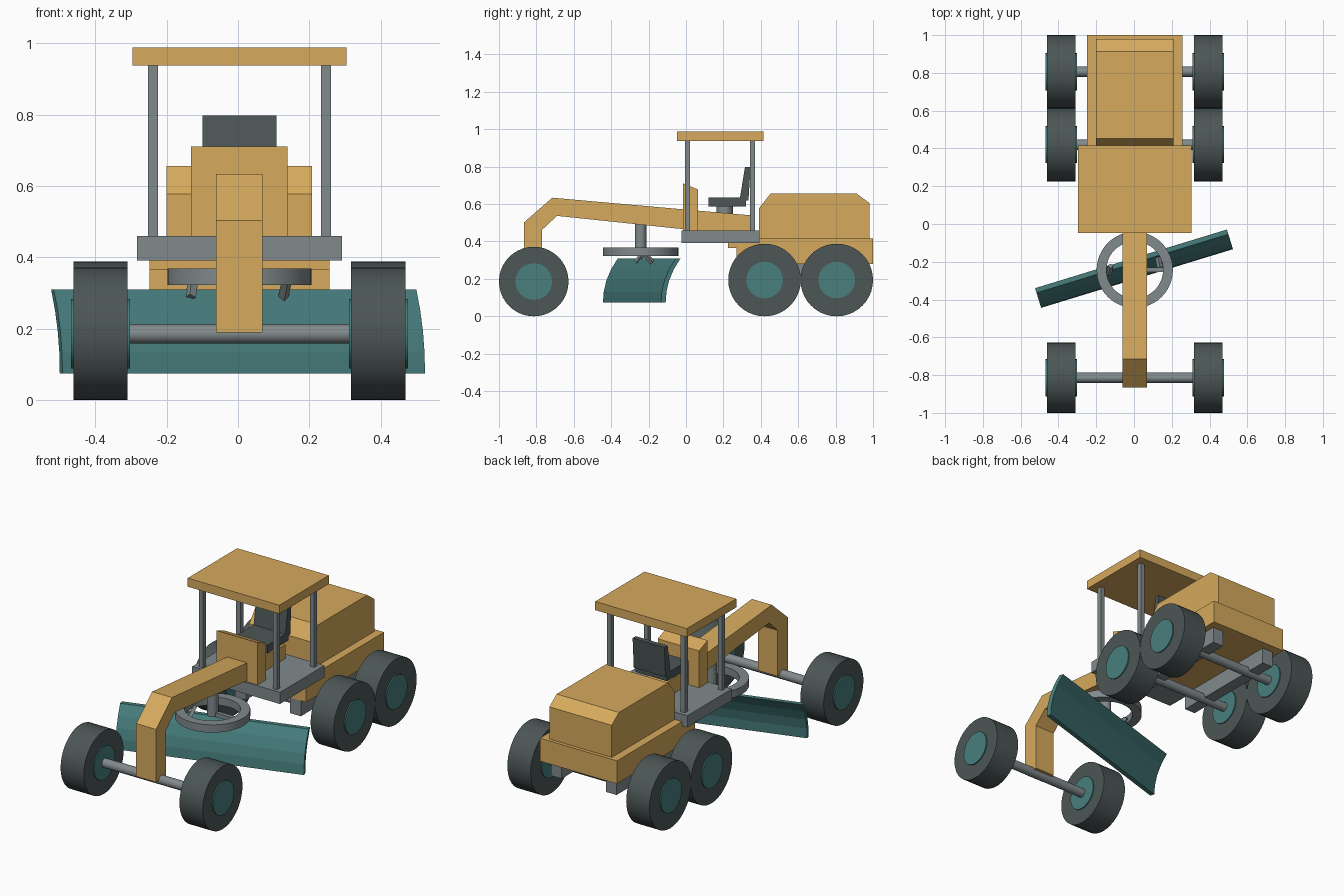
import bpy, bmesh, math
from mathutils import Vector, Matrix

if "Cube" in bpy.data.objects:
    bpy.data.objects.remove(bpy.data.objects["Cube"])


def material(name, color):
    m = bpy.data.materials.new(name)
    m.diffuse_color = (*color, 1)
    m.use_nodes = True
    m.node_tree.nodes["Principled BSDF"].inputs["Base Color"].default_value = m.diffuse_color
    return m


GOLD = material("gold_paint", (0.67, 0.40, 0.11))
TEAL = material("teal_paint", (0.065, 0.21, 0.21))
DARK = material("dark_rubber", (0.072, 0.092, 0.092))
STEEL = material("grey_steel", (0.22, 0.255, 0.265))


def finish(bm, name, mat=STEEL, smooth=False):
    bmesh.ops.recalc_face_normals(bm, faces=bm.faces)
    me = bpy.data.meshes.new(name)
    bm.to_mesh(me)
    bm.free()
    ob = bpy.data.objects.new(name, me)
    bpy.context.collection.objects.link(ob)
    me.materials.append(mat)
    if smooth:
        bpy.ops.object.select_all(action='DESELECT')
        ob.select_set(True)
        bpy.context.view_layer.objects.active = ob
        bpy.ops.object.shade_smooth_by_angle(angle=math.radians(30))
    return ob


def box(name, x, y, z, mat=STEEL):
    bm = bmesh.new()
    lo, hi = Vector((x[0], y[0], z[0])), Vector((x[1], y[1], z[1]))
    bmesh.ops.create_cube(bm, size=1, matrix=Matrix.Translation((lo + hi) / 2)
                          @ Matrix.Diagonal((*(hi - lo), 1)))
    return finish(bm, name, mat)


def extrude_x(name, profile, x0, x1, mat=STEEL):
    """Extrude a (y, z) profile from x0 to x1."""
    bm = bmesh.new()
    face = bm.faces.new([bm.verts.new((x0, y, z)) for y, z in profile])
    res = bmesh.ops.extrude_face_region(bm, geom=[face])
    verts = [g for g in res["geom"] if isinstance(g, bmesh.types.BMVert)]
    bmesh.ops.translate(bm, verts=verts, vec=(x1 - x0, 0, 0))
    return finish(bm, name, mat)


def rod(name, a, b, r, mat=STEEL, sides=16):
    a, b = Vector(a), Vector(b)
    rot = (b - a).to_track_quat('Z', 'Y').to_matrix().to_4x4()
    bm = bmesh.new()
    bmesh.ops.create_cone(bm, cap_ends=True, segments=sides, radius1=r, radius2=r,
                          depth=(b - a).length,
                          matrix=Matrix.Translation((a + b) / 2) @ rot)
    return finish(bm, name, mat, smooth=True)


# wheels, hubs and axles
for label, y, r in (("front", -0.814, 0.186), ("middle", 0.42, 0.194), ("rear", 0.806, 0.194)):
    for side, s in (("left", -1), ("right", 1)):
        rod(f"{label}_{side}_tyre", (s * 0.313, y, r), (s * 0.465, y, r), r, DARK, 40)
        rod(f"{label}_{side}_hub", (s * 0.307, y, r), (s * 0.472, y, r), 0.098, TEAL, 32)
    rod(f"{label}_axle", (-0.32, y, r), (0.32, y, r), 0.027)

# bogie beams carrying the rear axles
for side, s in (("left", -1), ("right", 1)):
    box(f"{side}_bogie_beam", sorted((s * 0.145, s * 0.215)), (0.275, 0.95), (0.185, 0.285))

# goose-neck main beam
extrude_x("main_beam", [(-0.865, 0.19), (-0.865, 0.503), (-0.715, 0.634), (0.345, 0.54),
                        (0.345, 0.428), (-0.69, 0.537), (-0.77, 0.462), (-0.77, 0.19)],
          -0.065, 0.065, GOLD)

# rear chassis and engine hood
extrude_x("rear_frame", [(0.225, 0.416), (0.225, 0.365), (0.27, 0.365), (0.27, 0.28),
                         (1.0, 0.28), (1.0, 0.416)], -0.252, 0.252, GOLD)
extrude_x("engine_hood", [(0.39, 0.41), (0.39, 0.577), (0.452, 0.656), (0.912, 0.656),
                          (0.98, 0.606), (0.98, 0.41)], -0.204, 0.204, GOLD)

# operator platform, roof and posts
box("cab_platform", (-0.287, 0.287), (-0.024, 0.392), (0.391, 0.46))
box("cab_roof", (-0.3, 0.3), (-0.047, 0.415), (0.937, 0.988), GOLD)
for lx, x in (("left", -0.242), ("right", 0.242)):
    for ly, y in (("front", 0.008), ("rear", 0.355)):
        box(f"{ly}_{lx}_post", (x - 0.014, x + 0.014), (y - 0.014, y + 0.014), (0.45, 0.945))

# control console and seat
extrude_x("control_console", [(-0.015, 0.455), (-0.015, 0.71), (0.065, 0.678), (0.065, 0.455)],
          -0.135, 0.135, GOLD)
rod("seat_pedestal", (0, 0.207, 0.455), (0, 0.207, 0.595), 0.043)
box("seat_cushion", (-0.104, 0.104), (0.12, 0.32), (0.588, 0.635), DARK)
extrude_x("seat_back", [(0.286, 0.618), (0.315, 0.797), (0.345, 0.797), (0.334, 0.618)],
          -0.104, 0.104, DARK)

# turning circle: ring, column and side arm
CY = -0.243
bm = bmesh.new()
N = 48
loops = [[bm.verts.new((r * math.cos(a), CY + r * math.sin(a), z))
          for a in (2 * math.pi * i / N for i in range(N))]
         for r, z in ((0.202, 0.323), (0.202, 0.369), (0.15, 0.369), (0.15, 0.323))]
for k in range(4):
    p, q = loops[k], loops[(k + 1) % 4]
    for i in range(N):
        j = (i + 1) % N
        bm.faces.new((p[i], p[j], q[j], q[i]))
finish(bm, "turning_circle", smooth=True)
rod("circle_column", (0, CY, 0.335), (0, CY, 0.51), 0.031)
box("circle_side_arm", (0.0, 0.16), (CY - 0.012, CY + 0.012), (0.332, 0.358))

# short struts from circle to blade
for side, a, b in (("left", (-0.128, -0.222, 0.345), (-0.137, -0.265, 0.288)),
                   ("right", (0.135, -0.235, 0.345), (0.122, -0.175, 0.285))):
    rod(f"{side}_blade_strut", a, b, 0.015, STEEL, 4)

# the slewed blade sets the overall width, so the vehicle sits slightly to its right
for ob in bpy.context.collection.objects:
    ob.location.x = 0.004

# angled, curved blade
STEPS = 4
front = [(-0.055 + 0.083 * (i / STEPS) ** 2.1, 0.075 + 0.235 * i / STEPS)
         for i in range(STEPS + 1)]
back = [(v + 0.026, z) for v, z in reversed(front)]
blade = extrude_x("grader_blade", front + back, -0.531, 0.531, TEAL)
blade.data.transform(Matrix.Translation((0, -0.236, 0))
                     @ Matrix.Rotation(math.radians(17), 4, 'Z'))
